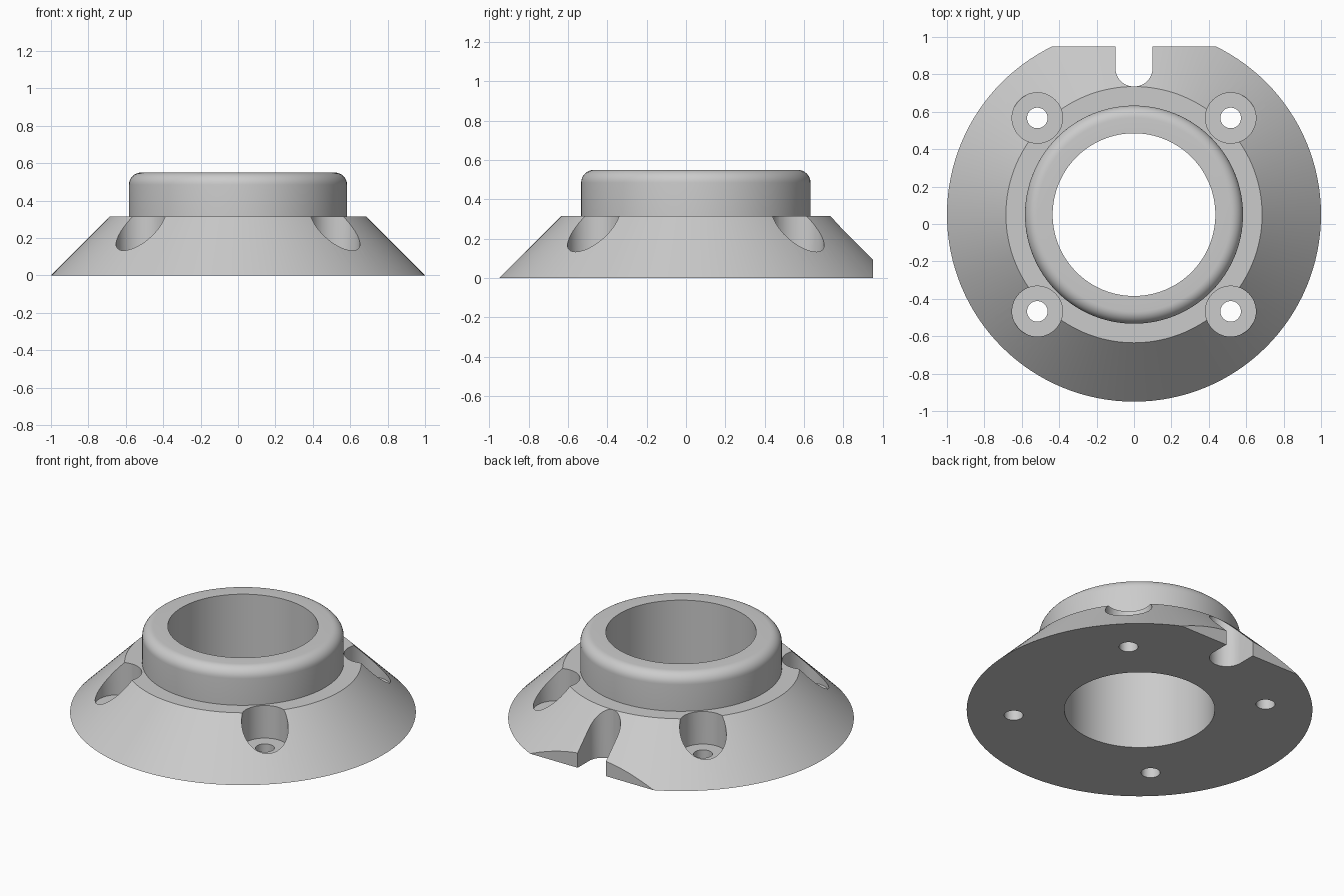
import bpy, bmesh
from math import sin, cos, pi

if "Cube" in bpy.data.objects:
    bpy.data.objects.remove(bpy.data.objects["Cube"])

CY = 0.05          # centre of the round body in y
TOP, SHELF, FIL = 0.55, 0.315, 0.065


def mesh_object(name, bm):
    bmesh.ops.recalc_face_normals(bm, faces=bm.faces[:])
    me = bpy.data.meshes.new(name)
    bm.to_mesh(me)
    bm.free()
    ob = bpy.data.objects.new(name, me)
    bpy.context.collection.objects.link(ob)
    return ob


def lathe(name, profile, steps, loc, closed):
    """Revolve an (r, z) profile round z; open profiles get capped ends."""
    bm = bmesh.new()
    rings = [[bm.verts.new((loc[0] + r * cos(2 * pi * i / steps),
                            loc[1] + r * sin(2 * pi * i / steps), z))
              for i in range(steps)] for r, z in profile]
    pairs = list(zip(rings, rings[1:]))
    if closed:
        pairs.append((rings[-1], rings[0]))
    else:
        bm.faces.new(rings[0])
        bm.faces.new(rings[-1])
    for a, b in pairs:
        for i in range(steps):
            j = (i + 1) % steps
            bm.faces.new((a[i], a[j], b[j], b[i]))
    return mesh_object(name, bm)


def cut(target, cutter):
    mod = target.modifiers.new(cutter.name, 'BOOLEAN')
    mod.operation = 'DIFFERENCE'
    mod.solver = 'EXACT'
    mod.object = cutter
    cutter.hide_render = True
    bpy.context.view_layer.objects.active = target
    bpy.ops.object.modifier_apply(modifier=mod.name)
    bpy.data.objects.remove(cutter)


# Conical flange with rounded collar and through bore
R = 0.583
fillet = [(R - FIL + FIL * cos(a), TOP - FIL + FIL * sin(a))
          for a in (pi / 2 * k / 8 for k in range(9))]
profile = [(0.435, 0), (1, 0), (0.685, SHELF), (R, SHELF)] + fillet + [(0.435, TOP)]
flange = lathe("flanged_collar", profile, 128, (0, CY), True)

# Four counterbored screw holes
bore = [(0.055, -0.1), (0.055, 0.107), (0.135, 0.107), (0.135, 0.7)]
for sx in (-1, 1):
    for sy in (-1, 1):
        cut(flange, lathe("screw_hole_cutter", bore, 48,
                          (sx * 0.517, CY + sy * 0.517), False))

# Rear flat and round-ended slot, cut with one T-shaped prism
arc = [(0.1 * cos(pi + pi * k / 24), 0.835 + 0.1 * sin(pi + pi * k / 24))
       for k in range(25)]
outline = [(-1.2, 1.3), (-1.2, 0.95), (-0.1, 0.95)] + arc + \
          [(0.1, 0.95), (1.2, 0.95), (1.2, 1.3)]
bm = bmesh.new()
face = bm.faces.new([bm.verts.new((x, y, -0.1)) for x, y in outline])
ext = bmesh.ops.extrude_face_region(bm, geom=[face])
bmesh.ops.translate(bm, vec=(0, 0, 0.9),
                    verts=[v for v in ext["geom"] if isinstance(v, bmesh.types.BMVert)])
cut(flange, mesh_object("slot_cutter", bm))

# Smooth shading with crisp edges
bpy.ops.object.select_all(action='DESELECT')
flange.select_set(True)
bpy.context.view_layer.objects.active = flange
bpy.ops.object.shade_smooth_by_angle(angle=pi / 6)
